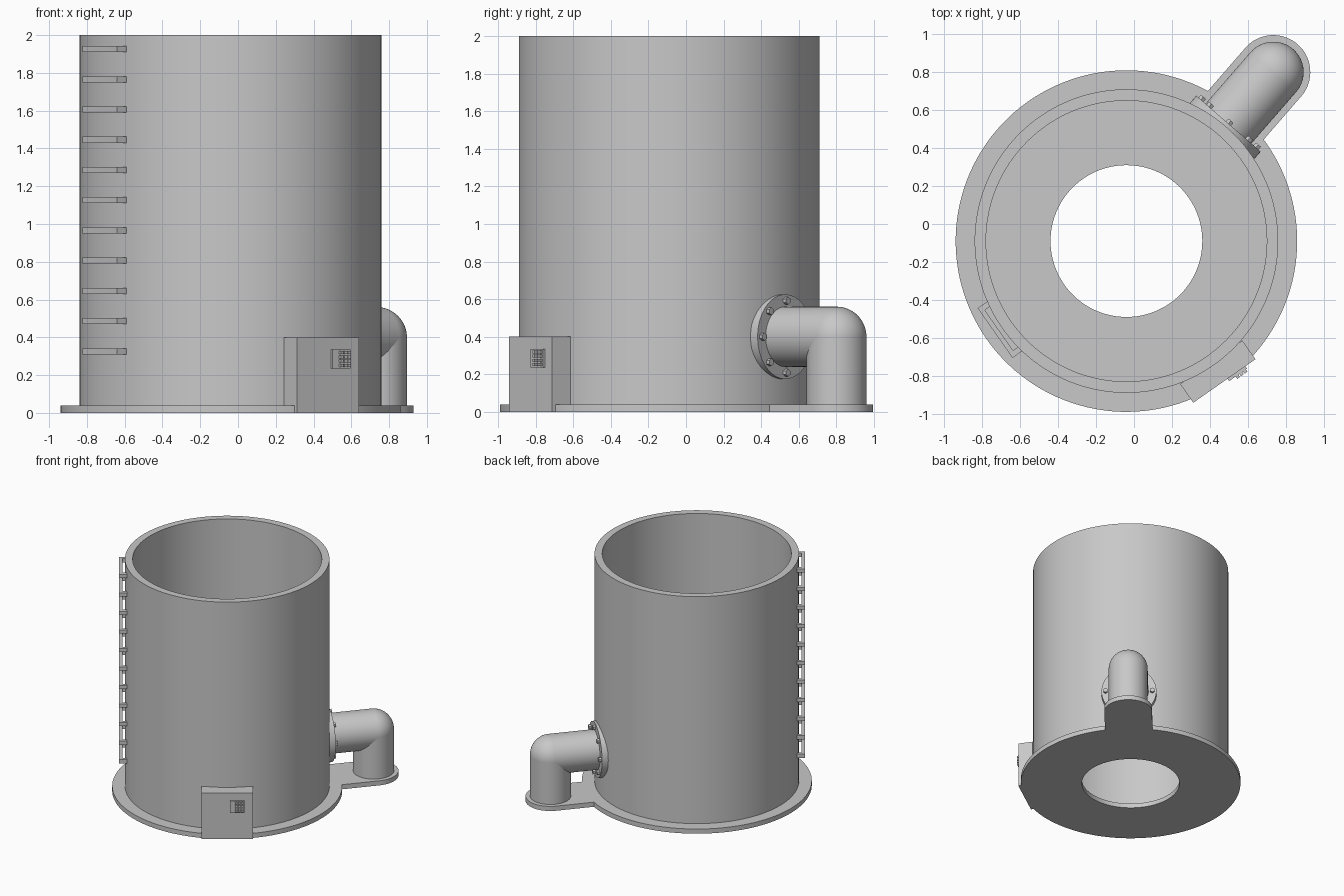
import bpy, bmesh
from math import sin, cos, asin, pi, radians
from mathutils import Matrix, Vector

cube = bpy.data.objects.get("Cube")
if cube:
    bpy.data.objects.remove(cube)

grey = bpy.data.materials.new("plain_grey")
grey.use_nodes = True
COLOUR = (0.58, 0.58, 0.58, 1)
grey.diffuse_color = COLOUR
grey.node_tree.nodes["Principled BSDF"].inputs["Base Color"].default_value = COLOUR

AXIS = Vector((-0.04, -0.09, 0))     # tank axis
PIPE_ANGLE, BOX_ANGLE, LADDER_ANGLE = radians(49), radians(-55), radians(215)


def frame(angle):
    """Local x points outward from the tank, y runs along its wall."""
    return Matrix.Translation(AXIS) @ Matrix.Rotation(angle, 4, "Z")


def finish(name, bm, angle=0.0):
    bmesh.ops.recalc_face_normals(bm, faces=bm.faces)
    mesh = bpy.data.meshes.new(name)
    bm.to_mesh(mesh)
    bm.free()
    mesh.materials.append(grey)
    obj = bpy.data.objects.new(name, mesh)
    bpy.context.collection.objects.link(obj)
    obj.matrix_world = frame(angle)
    bpy.ops.object.select_all(action="DESELECT")
    obj.select_set(True)
    bpy.context.view_layer.objects.active = obj
    bpy.ops.object.shade_smooth_by_angle(angle=radians(35))
    return obj


def add_box(bm, low, high):
    low, high = Vector(low), Vector(high)
    size = high - low
    bmesh.ops.create_cube(bm, size=1, matrix=Matrix.Translation((low + high) / 2)
                          @ Matrix.Diagonal((*size, 1)))


def add_rod(bm, start, end, radius, sides, caps=True):
    start, end = Vector(start), Vector(end)
    turn = (end - start).to_track_quat("Z", "Y").to_matrix().to_4x4()
    bmesh.ops.create_cone(bm, cap_ends=caps, segments=sides, radius1=radius, radius2=radius,
                          depth=(end - start).length,
                          matrix=Matrix.Translation((start + end) / 2) @ turn)


def arc(radius, first, last, count, cx=0.0):
    steps = [first + (last - first) * i / count for i in range(count + 1)]
    return [(cx + radius * cos(a), radius * sin(a)) for a in steps]


# Base plate: round with a central hole and a rounded tongue under the pipe
REACH, TONGUE = 1.18, 0.195
join = asin(TONGUE / 0.9)
outline = arc(0.9, join, 2 * pi - join, 120) + arc(TONGUE, -pi / 2, pi / 2, 32, REACH)
hole = arc(0.4, 0, 2 * pi, 96)[:-1]
curve = bpy.data.curves.new("base_outline", "CURVE")
curve.dimensions, curve.fill_mode, curve.extrude = "2D", "BOTH", 0.02
for loop in (outline, hole):
    spline = curve.splines.new("POLY")
    spline.points.add(len(loop) - 1)
    for point, (x, y) in zip(spline.points, loop):
        point.co = (x, y, 0, 1)
    spline.use_cyclic_u = True
helper = bpy.data.objects.new("base_outline", curve)
bm = bmesh.new()
bm.from_mesh(helper.to_mesh())
helper.to_mesh_clear()
bpy.data.objects.remove(helper)
bmesh.ops.remove_doubles(bm, verts=bm.verts, dist=0.0001)
bmesh.ops.translate(bm, verts=bm.verts, vec=(0, 0, 0.02))
finish("base_plate", bm, PIPE_ANGLE)

# Tank wall: a rectangular section spun round the axis
bm = bmesh.new()
section = [bm.verts.new((r, 0, z)) for r, z in ((0.74, 0.04), (0.8, 0.04), (0.8, 2), (0.74, 2))]
edges = [bm.edges.new((section[i], section[(i + 1) % 4])) for i in range(4)]
bmesh.ops.spin(bm, geom=section + edges, cent=(0, 0, 0), axis=(0, 0, 1),
               angle=2 * pi, steps=128, use_merge=True)
bmesh.ops.remove_doubles(bm, verts=bm.verts, dist=0.0001)
finish("tank_wall", bm)

# Outlet pipe with a ball-shaped elbow
PIPE_Z, PIPE_R = 0.4, 0.16
elbow = (REACH, 0, PIPE_Z)
bm = bmesh.new()
add_rod(bm, (0.78, 0, PIPE_Z), elbow, PIPE_R, 64, caps=False)
finish("outlet_pipe", bm, PIPE_ANGLE)
bm = bmesh.new()
add_rod(bm, (REACH, 0, 0.03), elbow, PIPE_R, 64, caps=False)
finish("down_pipe", bm, PIPE_ANGLE)
bm = bmesh.new()
bmesh.ops.create_uvsphere(bm, u_segments=64, v_segments=32, radius=PIPE_R,
                          matrix=Matrix.Translation(elbow))
finish("pipe_elbow", bm, PIPE_ANGLE)

# Flange with a ring of hexagonal bolts
bm = bmesh.new()
add_rod(bm, (0.77, 0, PIPE_Z), (0.82, 0, PIPE_Z), 0.225, 64)
finish("pipe_flange", bm, PIPE_ANGLE)
bm = bmesh.new()
for y, z in arc(0.192, 0, 2 * pi, 8)[:-1]:
    add_rod(bm, (0.81, y, PIPE_Z + z), (0.84, y, PIPE_Z + z), 0.02, 6)
finish("flange_bolts", bm, PIPE_ANGLE)

# Control box and keypad
bm = bmesh.new()
add_box(bm, (0.78, -0.2, 0), (0.9, 0.2, 0.4))
finish("control_box", bm, BOX_ANGLE)
bm = bmesh.new()
add_box(bm, (0.89, 0.02, 0.235), (0.915, 0.135, 0.335))
finish("keypad_panel", bm, BOX_ANGLE)
bm = bmesh.new()
for column in range(3):
    for row in range(4):
        y, z = 0.062 + 0.024 * column, 0.243 + 0.023 * row
        add_box(bm, (0.91, y, z), (0.93, y + 0.018, z + 0.016))
finish("keypad_keys", bm, BOX_ANGLE)

# Ladder: U-shaped rungs stacked up the wall
bm = bmesh.new()
half = [(0.78, 0.16), (0.845, 0.16)]
inner = [(0.82, 0.13), (0.78, 0.13)]
shape = half + [(x, -y) for x, y in reversed(half)]
shape += [(x, -y) for x, y in reversed(inner)] + inner
face = bm.faces.new([bm.verts.new((x, y, 0.31)) for x, y in shape])
raised = bmesh.ops.extrude_face_region(bm, geom=[face])["geom"]
bmesh.ops.translate(bm, vec=(0, 0, 0.032),
                    verts=[v for v in raised if isinstance(v, bmesh.types.BMVert)])
ladder = finish("ladder_rungs", bm, LADDER_ANGLE)
array = ladder.modifiers.new("repeat", "ARRAY")
array.count, array.use_relative_offset, array.use_constant_offset = 11, False, True
array.constant_offset_displace = (0, 0, 0.16)
